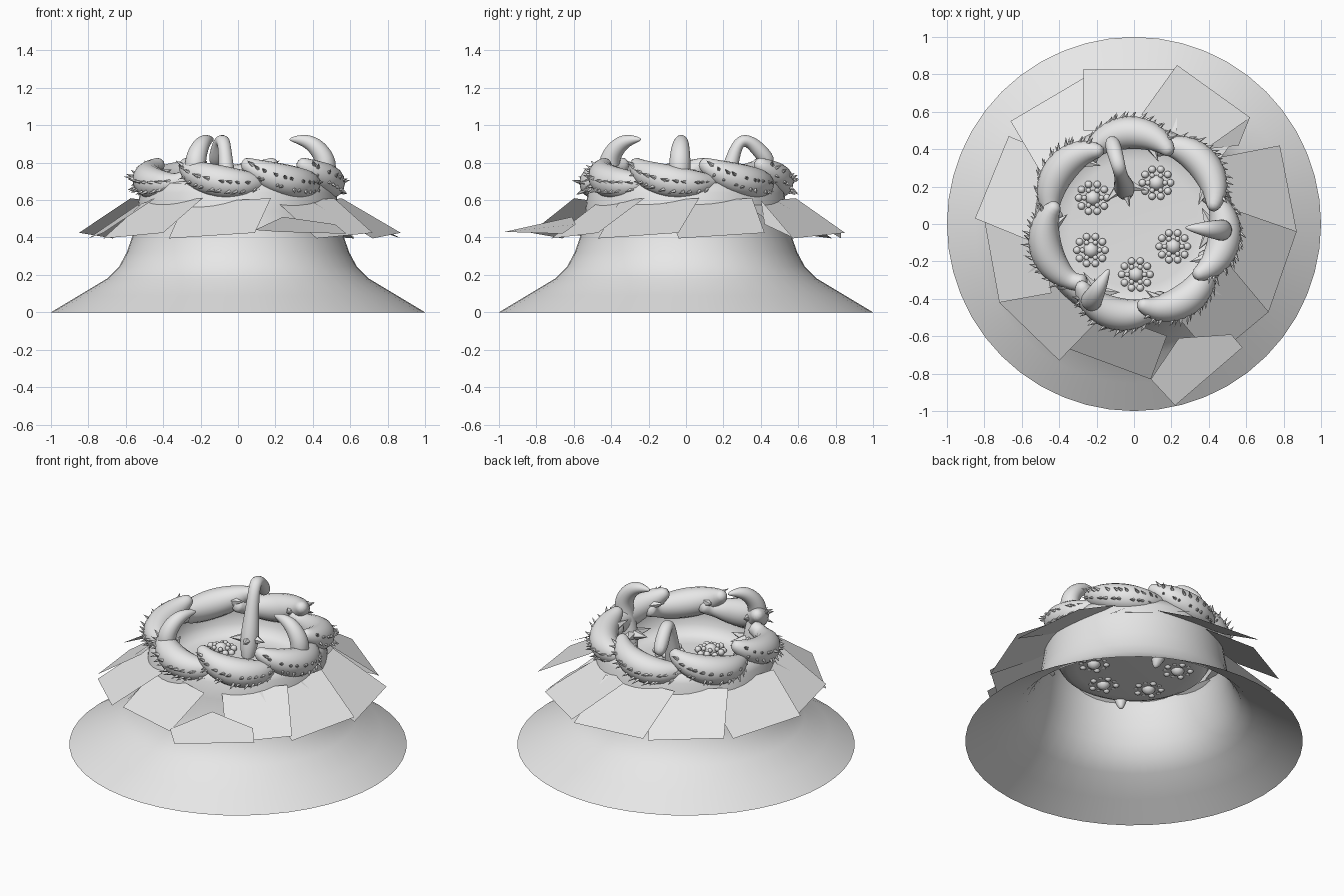
import bpy, bmesh, random
from math import sin, cos, pi, radians
from mathutils import Vector, Matrix

random.seed(4)
cube = bpy.data.objects.get("Cube")
if cube:
    bpy.data.objects.remove(cube, do_unlink=True)

grey = bpy.data.materials.new("plain grey")
grey.use_nodes = True
grey.diffuse_color = (0.8, 0.8, 0.8, 1)
grey.node_tree.nodes["Principled BSDF"].inputs["Base Color"].default_value = (0.8, 0.8, 0.8, 1)
UP = Vector((0, 0, 1))


def finish(bm, name, smooth=True, subdiv=0):
    mesh = bpy.data.meshes.new(name)
    bm.to_mesh(mesh)
    bm.free()
    obj = bpy.data.objects.new(name, mesh)
    bpy.context.collection.objects.link(obj)
    mesh.materials.append(grey)
    for p in mesh.polygons:
        p.use_smooth = smooth
    if subdiv:
        mod = obj.modifiers.new("rounding", "SUBSURF")
        mod.levels = mod.render_levels = subdiv
    return obj


def polar(deg, r, z):
    a = radians(deg)
    return Vector((r * cos(a), r * sin(a), z))


def bridge(bm, a, b):
    n = len(a)
    for i in range(n):
        bm.faces.new((a[i], a[(i + 1) % n], b[(i + 1) % n], b[i]))


def lathe(bm, profile, sides=48):
    rows = [[bm.verts.new(polar(k * 360 / sides, r, z)) for k in range(sides)] for r, z in profile]
    for a, b in zip(rows, rows[1:]):
        bridge(bm, a, b)
    return rows


def tube(bm, path, radii, hint=UP, sides=8):
    """Sweep a tapering round section along a path."""
    rings = []
    for i, (p, r) in enumerate(zip(path, radii)):
        t = (path[min(i + 1, len(path) - 1)] - path[max(i - 1, 0)]).normalized()
        side = t.cross(hint).normalized()
        up = side.cross(t)
        rings.append([bm.verts.new(p + r * (cos(2 * pi * k / sides) * side + sin(2 * pi * k / sides) * up))
                      for k in range(sides)])
    for a, b in zip(rings, rings[1:]):
        bridge(bm, a, b)
    bm.faces.new(rings[0][::-1])
    bm.faces.new(rings[-1])


def thorn(bm, base, direction, width, length):
    d = direction.normalized()
    m = Matrix.Translation(base + d * length / 2) @ UP.rotation_difference(d).to_matrix().to_4x4()
    bmesh.ops.create_cone(bm, cap_ends=False, segments=5, radius1=width, radius2=0, depth=length, matrix=m)


# Flared open skirt rising into a neck
bm = bmesh.new()
lathe(bm, [(1, 0), (.85, .09), (.7, .18), (.635, .245), (.595, .32), (.56, .42),
           (.54, .54), (.525, .64), (.5, .69), (.47, .7)])
finish(bm, "skirt")

# Rounded bowl inside the neck
bm = bmesh.new()
rows = lathe(bm, [(.47, .7), (.475, .63), (.465, .57), (.44, .525), (.4, .505), (.34, .5)])
bm.faces.new(rows[-1])
finish(bm, "bowl")

# Collar of flat shingled plates: outer edge corners, anticlockwise
edges = [((.23, .83), (-.27, .83)), ((.62, .57), (.23, .85)), ((.87, -.04), (.78, .42)),
         ((.72, -.47), (.87, -.04)), ((.42, -.72), (.72, -.47)),
         ((-.37, -.66), (.09, -.83)), ((-.72, -.42), (-.4, -.73)), ((-.8, .02), (-.72, -.42)),
         ((-.67, .47), (-.85, .03)), ((-.27, .78), (-.66, .55))]
bm = bmesh.new()
for a, b in edges:
    a, b = Vector((*a, .395)), Vector((*b, .425))
    inward = UP.cross(b - a)
    inward.z = 0
    inward.normalize()
    reach = inward * (-inward.dot((a + b) / 2) - .5)
    inner_a, inner_b = a + reach, b + reach
    inner_a.z, inner_b.z = .585, .61
    bm.faces.new([bm.verts.new(p) for p in (a, b, inner_b, inner_a)])
# Folded flap closing the widest gap
bm.faces.new([bm.verts.new(p) for p in ((.62, .57, .4), (.38, .4, .6), (.56, .42, .47))])
finish(bm, "collar_plates", smooth=False)

# One loose drooping plate at the front
bm = bmesh.new()
bm.faces.new([bm.verts.new(p) for p in
              ((.09, -.83, .44), (.22, -.97, .43), (.58, -.66, .42), (.52, -.59, .47), (.24, -.61, .51))])
finish(bm, "loose_plate", smooth=False)

# Wreath of seven thorny claws, each pointed tip lying over the claw before it
STEPS = 14
body = bmesh.new()
thorns = bmesh.new()
for start in (62, 10, -41, -87, -133, 165, 113):
    path, radii = [], []
    for i in range(STEPS + 1):
        t = i / STEPS
        sag = sin(pi * min(1, .03 + t * .97)) ** .6
        path.append(polar(start + 66 * t, .4 + .09 * sag, .83 - .1 * t - .085 * sag))
        radii.append(.01 + .088 * sin(pi * min(.9, .03 + t)) ** .65)
    tube(body, path, radii)
    # Thorns along the outer side, swept towards the tip
    for i in range(2, STEPS - 1):
        out = Vector((path[i].x, path[i].y, 0)).normalized()
        along = (path[i] - path[i - 1]).normalized()
        for tilt in (-.55, .1):
            d = out * cos(tilt) + UP * sin(tilt)
            base = path[i] + d * radii[i] * .85 + along * random.uniform(-.02, .02)
            thorn(thorns, base, d - along * random.uniform(.4, 1), .011, random.uniform(.035, .055))
    # Broad spurs beside the tip
    out = Vector((path[3].x, path[3].y, 0)).normalized()
    forward = (path[1] - path[3]).normalized()
    thorn(thorns, path[3], out * .6 + forward + UP * .1, .035, .13)
    thorn(thorns, path[4] - out * .02, forward - out * .6 - UP * .1, .045, .14)
finish(body, "wreath_claws", subdiv=1)
finish(thorns, "wreath_thorns", smooth=False)

# Tall stalk leaning inwards, and two upright horns against the wall
leaning = [(.15, .44), (.19, .56), (.23, .72), (.27, .87), (.31, .93), (.38, .9), (.48, .78)]
upright = [(.4, .44), (.42, .56), (.46, .7), (.48, .8), (.43, .88), (.36, .925), (.27, .925)]
bm = bmesh.new()
for deg, line, radii in ((105, leaning, (.015, .07, .05, .038, .04, .045, .05)),
                         (-4, upright, (.015, .06, .06, .065, .055, .04, .008)),
                         (241, upright, (.015, .06, .06, .065, .055, .04, .008))):
    tube(bm, [polar(deg, r, z) for r, z in line], radii, hint=polar(deg + 90, 1, 0))
finish(bm, "tall_stalks", subdiv=2)

# Leafy spurs at the foot of each stalk
bm = bmesh.new()
for deg, r in ((105, .22), (-4, .42), (241, .42)):
    for turn in (120, 180, 240):
        thorn(bm, polar(deg, r, .6), polar(deg + turn, 1, .1), .045, .13)
finish(bm, "stalk_spurs", smooth=False)

# Bead clusters half sunk in the floor
bm = bmesh.new()
for x, y in ((.12, .22), (-.22, .14), (-.23, -.14), (.01, -.27), (.21, -.12)):
    centre = Vector((x, y, .51))
    beads = [(centre, .042)]
    beads += [(centre + polar(36 * k, .075, -.005 + .01 * (k % 2)), .02) for k in range(10)]
    beads += [(centre + polar(60 * k, .046, .018), .014) for k in range(6)]
    for p, r in beads:
        bmesh.ops.create_uvsphere(bm, u_segments=12, v_segments=8, radius=r, matrix=Matrix.Translation(p))
finish(bm, "bead_clusters")
